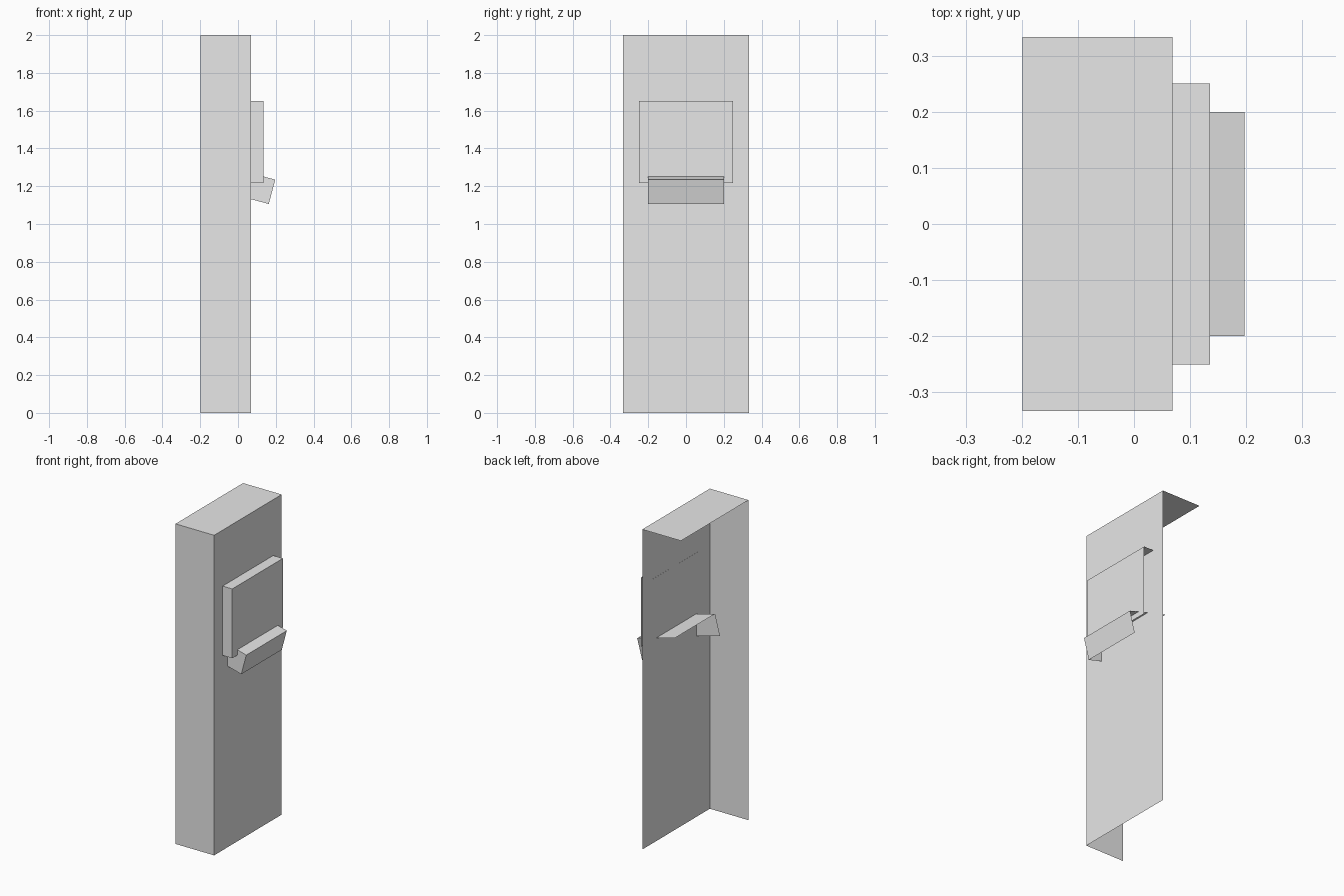
import bpy
import bmesh
from math import radians
from mathutils import Matrix, Vector

# Remove the default cube
cube = bpy.data.objects.get("Cube")
if cube:
    bpy.data.objects.remove(cube, do_unlink=True)

# Single plain grey
grey = bpy.data.materials.new("plain_grey")
grey.use_nodes = True
grey.diffuse_color = (0.8, 0.8, 0.8, 1)
grey.node_tree.nodes["Principled BSDF"].inputs["Base Color"].default_value = grey.diffuse_color


def open_box(name, size, centre, tilt=0):
    """Box shell keeping only its top, front (-y) and outer (+x) faces."""
    bm = bmesh.new()
    bmesh.ops.create_cube(bm, size=1)
    bm.normal_update()
    keep = Vector((1, -1, 1))
    hidden = [f for f in bm.faces if f.normal.dot(keep) < 0]
    bmesh.ops.delete(bm, geom=hidden, context='FACES')
    place = Matrix.Translation(centre) @ Matrix.Rotation(radians(tilt), 4, 'Y')
    bm.transform(place @ Matrix.Diagonal((*size, 1)))
    mesh = bpy.data.meshes.new(name)
    bm.to_mesh(mesh)
    bm.free()
    mesh.materials.append(grey)
    obj = bpy.data.objects.new(name, mesh)
    bpy.context.collection.objects.link(obj)
    return obj


# Tall cabinet, raised screen, and slanted tray running through the wall
open_box("cabinet", (0.267, 0.667, 2), (-0.065, 0, 1))
open_box("screen_panel", (0.067, 0.5, 0.433), (0.1015, 0, 1.434))
open_box("slanted_tray", (0.267, 0.4, 0.133), (0.051, 0, 1.205), tilt=15)
